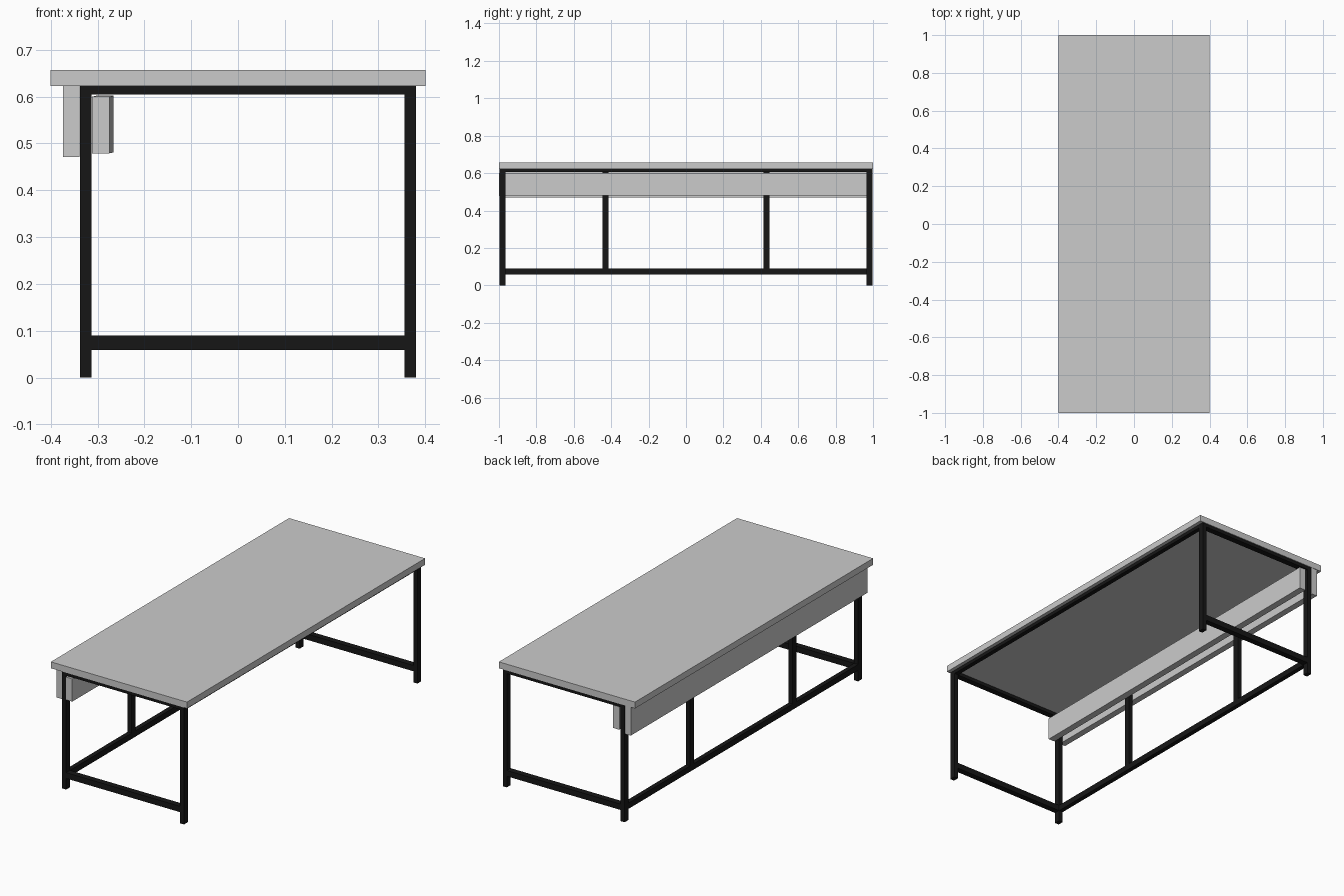
import bpy

if "Cube" in bpy.data.objects:
    bpy.data.objects.remove(bpy.data.objects["Cube"])

black = bpy.data.materials.new("black_metal")
black.diffuse_color = (0.008, 0.008, 0.008, 1)
black.use_nodes = True
black.node_tree.nodes["Principled BSDF"].inputs["Base Color"].default_value = black.diffuse_color


def box(name, x, y, z, mat=None):
    """Box from (min, max) ranges on each axis."""
    bpy.ops.mesh.primitive_cube_add(size=1, location=[(a + b) / 2 for a, b in (x, y, z)])
    ob = bpy.context.object
    ob.name = name
    ob.scale = [b - a for a, b in (x, y, z)]
    bpy.ops.object.transform_apply(location=False, rotation=False, scale=True)
    if mat:
        ob.data.materials.append(mat)
    return ob


LEFT, RIGHT = (-0.337, -0.313), (0.356, 0.38)
FRONT, BACK = (-0.996, -0.964), (0.964, 0.996)
LOW, HIGH = (0.059, 0.09), (0.605, 0.623)
INNER_X = (LEFT[1], RIGHT[0])
INNER_Y = (FRONT[1], BACK[0])

# Table top
box("table_top", (-0.4, 0.4), (-1, 1), (0.623, 0.657))

# End frames: legs, lower and upper cross rails
for end, y in (("front", FRONT), ("back", BACK)):
    for side, x in (("left", LEFT), ("right", RIGHT)):
        box(f"{end}_{side}_leg", x, y, (0, HIGH[1]), black)
    box(f"{end}_lower_rail", INNER_X, y, LOW, black)
    box(f"{end}_upper_rail", INNER_X, y, HIGH, black)

# Long rails: upper on both sides, lower on the left only
box("left_upper_rail", LEFT, INNER_Y, HIGH, black)
box("right_upper_rail", RIGHT, INNER_Y, HIGH, black)
box("left_lower_rail", LEFT, INNER_Y, LOW, black)

# Intermediate posts on the left side
for name, y in (("front", -0.43), ("back", 0.43)):
    box(f"{name}_post", LEFT, (y - 0.016, y + 0.016), (LOW[1], HIGH[0]), black)

# Apron boards; the inner one sits very slightly askew
box("outer_apron", (-0.374, -0.339), (-0.99, 0.998), (0.471, 0.623))
inner = box("inner_apron", (-0.307, -0.27), (-1, 0.992), (0.48, 0.601))
inner.rotation_euler = (0.001, 0, -0.0045)
